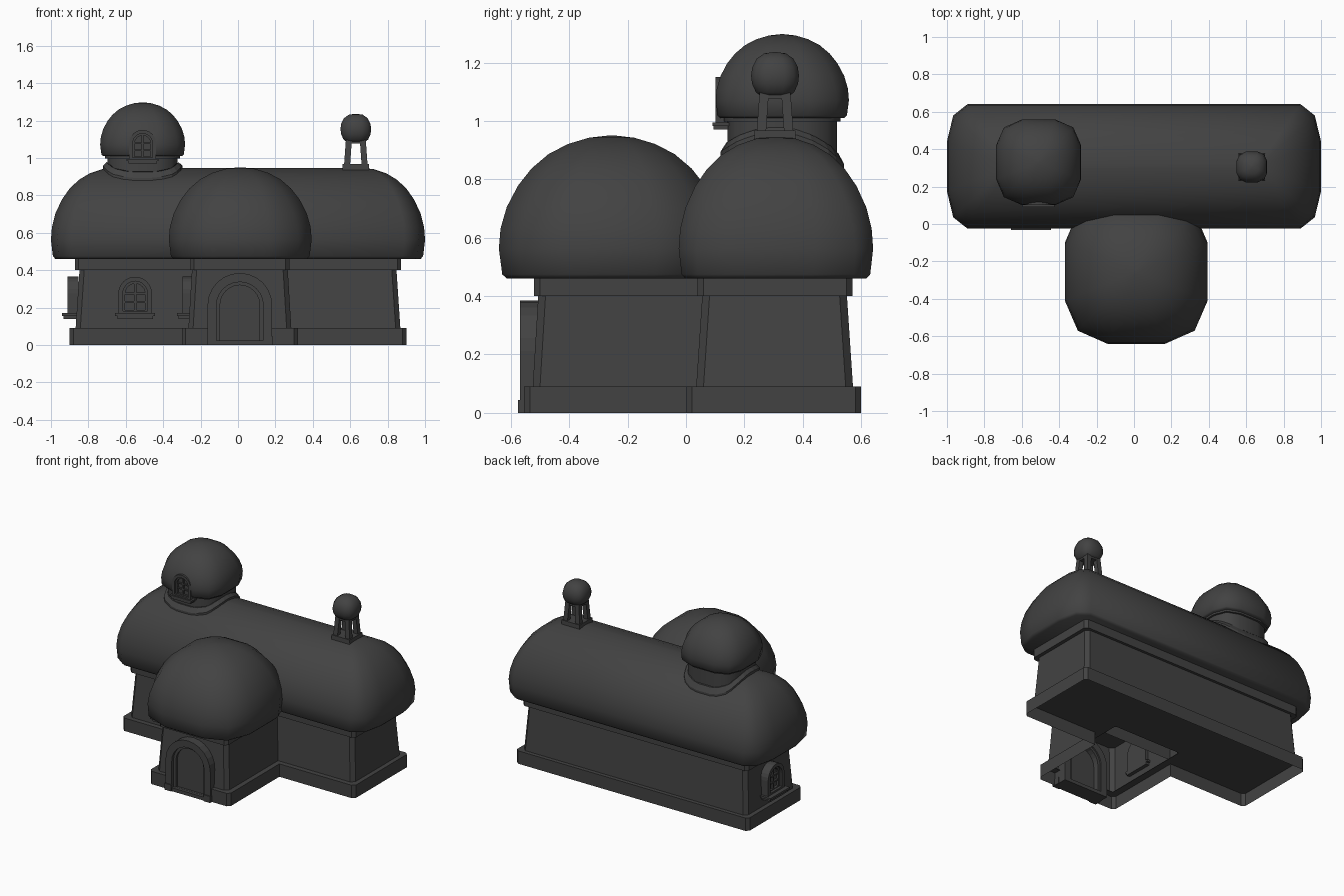
import bpy, bmesh
from math import cos, sin, pi, radians
from mathutils import Matrix, Vector

if "Cube" in bpy.data.objects:
    bpy.data.objects.remove(bpy.data.objects["Cube"])

GREY = bpy.data.materials.new("dark_grey")
GREY.diffuse_color = (0.055, 0.055, 0.055, 1)
GREY.use_nodes = True
GREY.node_tree.nodes["Principled BSDF"].inputs["Base Color"].default_value = GREY.diffuse_color


def loft(name, loops, caps=(True, True), closed=False, smooth=False, matrix=None):
    """Skin a list of equal-length vertex loops into one object."""
    bm = bmesh.new()
    rings = [[bm.verts.new(p) for p in loop] for loop in loops]
    n = len(rings[0])
    pairs = list(zip(rings, rings[1:])) + ([(rings[-1], rings[0])] if closed else [])
    for a, b in pairs:
        for i in range(n):
            j = (i + 1) % n
            bm.faces.new((a[i], a[j], b[j], b[i]))
    if not closed:
        if caps[0]:
            bm.faces.new(rings[0][::-1])
        if caps[1]:
            bm.faces.new(rings[-1])
    if matrix:
        bm.transform(matrix)
    if pairs:
        bmesh.ops.recalc_face_normals(bm, faces=bm.faces)
    mesh = bpy.data.meshes.new(name)
    bm.to_mesh(mesh)
    bm.free()
    mesh.materials.append(GREY)
    ob = bpy.data.objects.new(name, mesh)
    bpy.context.collection.objects.link(ob)
    if smooth:
        bpy.context.view_layer.objects.active = ob
        bpy.ops.object.select_all(action='DESELECT')
        ob.select_set(True)
        bpy.ops.object.shade_smooth_by_angle(angle=radians(50))
    return ob


def rect(x0, x1, y0, y1, z, c=0.0):
    """Rectangle loop with chamfered corners."""
    if c == 0:
        return [(x0, y0, z), (x1, y0, z), (x1, y1, z), (x0, y1, z)]
    return [(x0 + c, y0, z), (x1 - c, y0, z), (x1, y0 + c, z), (x1, y1 - c, z),
            (x1 - c, y1, z), (x0 + c, y1, z), (x0, y1 - c, z), (x0, y0 + c, z)]


def block(name, x0, x1, y0, y1, z0, z1, taper=0.0, c=0.0, caps=(True, True), matrix=None):
    t = taper
    return loft(name, [rect(x0, x1, y0, y1, z0, c),
                       rect(x0 + t, x1 - t, y0 + t, y1 - t, z1, c)], caps, matrix=matrix)


def squircle(cx, cy, hx, hy, z, stretch=0.0, corner=0.83):
    """Twelve-sided rounded square loop, optionally pulled apart along x."""
    quad = [(1, 0.4), (corner, corner), (0.4, 1)]
    unit = [p for k in range(4) for p in
            ([(a, b) for a, b in quad], [(-b, a) for a, b in quad],
             [(-a, -b) for a, b in quad], [(b, -a) for a, b in quad])[k]]
    return [(cx + hx * u + (stretch if u > 0 else -stretch), cy + hy * v, z) for u, v in unit]


DOME = [(0.93, 0), (0.97, 0.03), (1, 0.21), (0.985, 0.35), (0.93, 0.5), (0.83, 0.65),
        (0.71, 0.77), (0.56, 0.87), (0.39, 0.94), (0.2, 0.985), (0.03, 1)]
BALL = [(0.55, 0), (0.8, 0.1), (0.96, 0.29), (1, 0.47), (0.95, 0.66), (0.77, 0.85),
        (0.45, 0.97), (0.04, 1)]


def dome(name, cx, cy, hx, hy, z0, z1, profile=DOME, ridge=0.0, squash=1.0):
    """Stack of rounded squares; ridge is half the ridge length, squash tightens the end corners."""
    loops = [squircle(cx, cy, hx * r * squash, hy * r, z0 + (z1 - z0) * h,
                      ridge + hx * r * (1 - squash), 0.83 - 0.06 * h) for r, h in profile]
    return loft(name, loops, smooth=True)


def arch(hw, z0, z1, y, n=12):
    """Round-headed outline in the xz plane."""
    zs = z1 - hw
    return [(-hw, y, z0), (hw, y, z0)] + [
        (hw * cos(pi * i / n), y, zs + hw * sin(pi * i / n)) for i in range(n + 1)]


def arch_frame(name, hw, z0, z1, t, y0, y1, m):
    inner = (hw - t, z0 + t * 0.5, z1 - t)
    return loft(name, [arch(hw, z0, z1, y1), arch(hw, z0, z1, y0),
                       arch(*inner, y0), arch(*inner, y1)], closed=True, matrix=m)


def window(name, loc, turn=0, s=1.0, depth=0.06):
    """Arched window: origin at sill bottom, outer face at local y = 0, facing -y."""
    m = Matrix.Translation(Vector(loc)) @ Matrix.Rotation(radians(turn), 4, 'Z') @ Matrix.Scale(s, 4)
    d = depth / s
    arch_frame(name + "_frame", 0.09, 0.03, 0.225, 0.024, 0, d, m)
    arch_frame(name + "_sash", 0.067, 0.04, 0.202, 0.014, 0.018, d, m)
    loft(name + "_pane", [arch(0.06, 0.04, 0.195, 0.036), arch(0.06, 0.04, 0.195, d)], matrix=m)
    block(name + "_upright", -0.006, 0.006, 0.022, 0.04, 0.04, 0.195, matrix=m)
    for i, z in enumerate((0.09, 0.135)):
        block(f"{name}_bar_{i}", -0.058, 0.058, 0.022, 0.04, z - 0.005, z + 0.005, matrix=m)
    block(name + "_sill", -0.107, 0.107, -0.03 * s ** 4, d, 0.016, 0.03, matrix=m)
    block(name + "_sill_lower", -0.095, 0.095, -0.022 * s ** 4, d, 0.0, 0.016, matrix=m)
    return m


# Plinth: a hollow T-shaped skirt, broken at the door, with ledges on top
WX, C = 0.01, 0.02
half = [(0.14, -0.555), (0.31 - C, -0.555), (0.31, -0.555 + C), (0.31, 0)]
hall = [(0.9 - C, 0), (0.9, C), (0.9, 0.6 - C), (0.9 - C, 0.6)]
path = [(WX + x, y) for x, y in half] + hall
path += [(-x, y) for x, y in hall[::-1]] + [(WX - x, y) for x, y in half[::-1]]
for (ax, ay), (bx, by) in zip(path, path[1:]):
    loft("plinth_skirt", [[(ax, ay, 0), (bx, by, 0), (bx, by, 0.09), (ax, ay, 0.09)]], (False, True))
L, R = WX - 0.31, WX + 0.31
loft("ledge_hall", [[(x, y, 0.09) for x, y in
                     [(R, 0)] + hall + [(-x, y) for x, y in hall[::-1]]
                     + [(L, 0), (L + 0.05, 0), (L + 0.05, 0.14), (R - 0.05, 0.14), (R - 0.05, 0)]]],
     (False, True))
for s in (-1, 1):
    loft("ledge_wing", [[(WX + s * x, y, 0.09) for x, y in
                         half + [(0.26, 0), (0.26, -0.505), (0.14, -0.505)]]], (False, True))

# Walls, cornices and roofs
block("hall_walls", -0.868, 0.868, 0.035, 0.572, 0.09, 0.42, 0.022, 0.025, (False, True))
block("hall_cornice", -0.872, 0.872, 0.04, 0.57, 0.4, 0.47, c=0.02)
dome("hall_roof", 0, 0.308, 0.34, 0.333, 0.46, 0.947, ridge=0.66, squash=0.54)
block("wing_walls", WX - 0.275, WX + 0.275, -0.525, 0.14, 0.09, 0.42, 0.02, 0.025, (False, True))
block("wing_cornice", WX - 0.265, WX + 0.265, -0.52, 0.09, 0.4, 0.47, c=0.02)
dome("wing_roof", WX + 0.002, -0.255, 0.382, 0.386, 0.46, 0.95)

# Door
M = Matrix.Translation((WX, -0.568, 0))
arch_frame("door_frame", 0.173, 0, 0.385, 0.048, 0, 0.11, M)
arch_frame("door_inner_frame", 0.126, 0.015, 0.34, 0.02, 0.02, 0.1, M)
loft("door_panel", [arch(0.11, 0.02, 0.325, 0.036), arch(0.11, 0.02, 0.325, 0.06)], matrix=M)
for side in (-1, 1):
    block("door_foot", side * 0.15 - 0.026, side * 0.15 + 0.026, -0.007, 0.05, 0, 0.045, matrix=M)

# Windows on the hall front, hall left end and wing left side
window("hall_window", (-0.55, -0.002, 0.14))
window("end_window", (-0.912, 0.305, 0.14), -90)
window("wing_window", (-0.297, -0.26, 0.14), -90)

# Tower on the roof
TX, TY = -0.51, 0.33


def roof_z(y):
    """Hall roof height at a given y."""
    r = min(abs(y - 0.308) / 0.333, 0.99)
    pts = DOME[::-1]
    for (a, za), (b, zb) in zip(pts, pts[1:]):
        if a <= r <= b:
            return 0.46 + 0.487 * (za + (zb - za) * (r - a) / (b - a))
    return 0.947


def seat(h, lift):
    """Rounded square following the roof, with its corners cut once more."""
    base = squircle(TX, TY, h, h, 0)
    pts = []
    for p, q in zip(base, base[1:] + base[:1]):
        pts += [(p[0] + (q[0] - p[0]) * t, p[1] + (q[1] - p[1]) * t) for t in (0.2, 0.5, 0.8)]
    return [(x, y, roof_z(y) + lift) for x, y in pts]


loft("tower_flange", [seat(0.212, -0.15), seat(0.212, 0.014), seat(0.192, 0.032)])
loft("tower_neck", [squircle(TX, TY, 0.187, 0.187, z) for z in (0.72, 1.02)], smooth=True)
loft("tower_trim", [squircle(TX, TY, 0.2, 0.2, z) for z in (0.998, 1.025)], smooth=True)
tower = dome("tower_roof", TX, TY, 0.227, 0.228, 1.01, 1.297)
WM = window("tower_window", (TX, 0.101, 0.97), s=0.8, depth=0.1)

# Opening in the tower roof for its window
cutter = loft("window_cutter", [arch(0.075, 0.035, 0.21, y) for y in (-0.1, 0.06)], matrix=WM)
cutter.hide_render = True
cutter.hide_viewport = True
cut = tower.modifiers.new("window_opening", 'BOOLEAN')
cut.operation, cut.object, cut.solver = 'DIFFERENCE', cutter, 'EXACT'

# Chimney lantern
CX, CY = 0.63, 0.305
block("chimney_base", CX - 0.074, CX + 0.074, CY - 0.074, CY + 0.074, 0.88, 0.968, 0.004)
for sx in (-1, 1):
    for sy in (-1, 1):
        loft("chimney_leg", [rect(CX + sx * o - 0.016, CX + sx * o + 0.016,
                                  CY + sy * o - 0.016, CY + sy * o + 0.016, z)
                             for o, z in ((0.047, 0.96), (0.037, 1.1))])
block("chimney_collar", CX - 0.053, CX + 0.053, CY - 0.053, CY + 0.053, 1.077, 1.095)
dome("chimney_cap", CX, CY, 0.082, 0.082, 1.083, 1.236, BALL)
